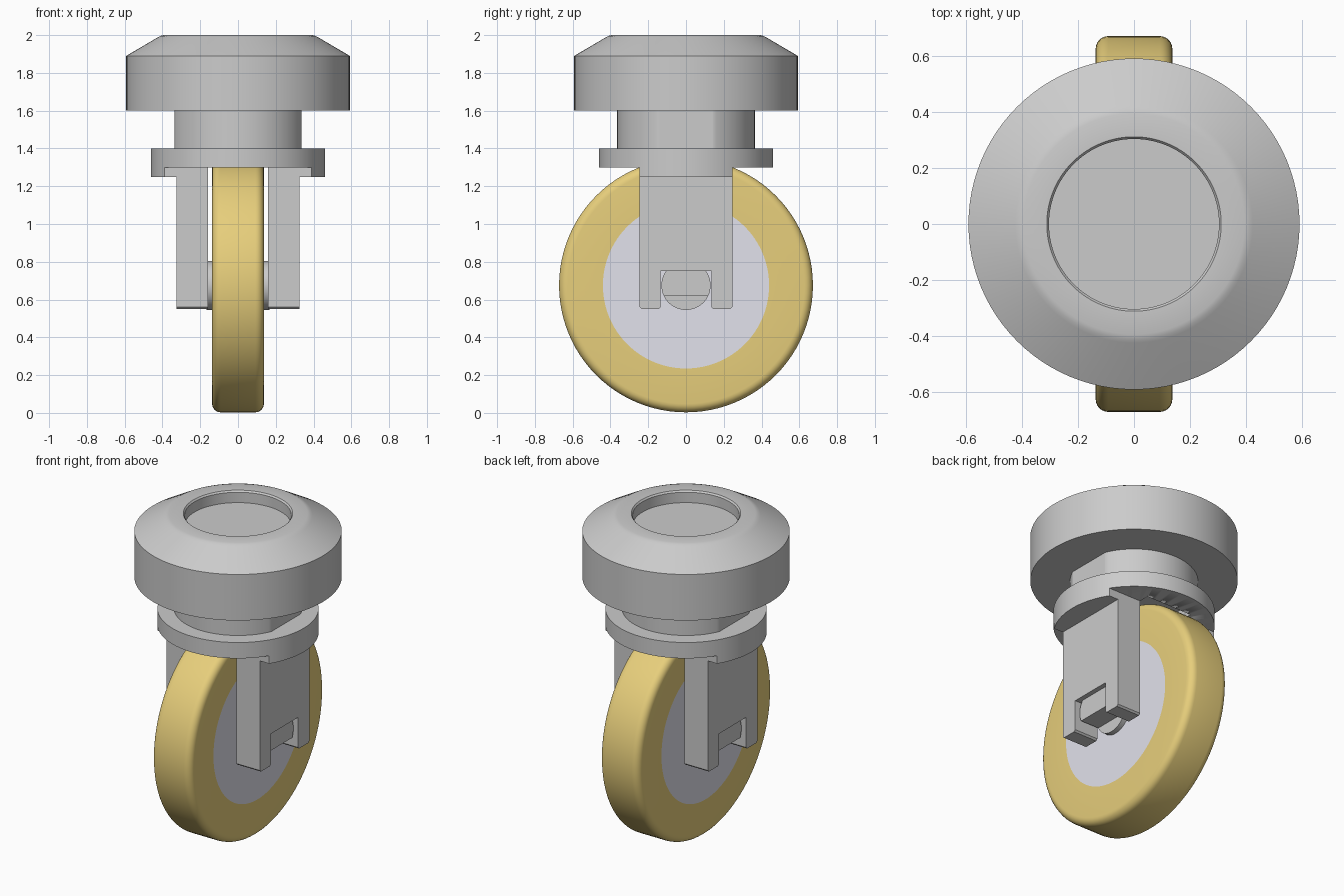
import bpy, bmesh, math
from mathutils import Matrix, Vector

if "Cube" in bpy.data.objects:
    bpy.data.objects.remove(bpy.data.objects["Cube"])

AXLE_Z = 0.675


def material(name, rgb):
    m = bpy.data.materials.new(name)
    m.diffuse_color = (*rgb, 1)
    m.use_nodes = True
    m.node_tree.nodes["Principled BSDF"].inputs["Base Color"].default_value = m.diffuse_color
    return m


def finish(bm, name, mat=None, mirror=False):
    bmesh.ops.remove_doubles(bm, verts=bm.verts, dist=1e-5)
    bmesh.ops.recalc_face_normals(bm, faces=bm.faces)
    me = bpy.data.meshes.new(name)
    bm.to_mesh(me)
    bm.free()
    ob = bpy.data.objects.new(name, me)
    bpy.context.collection.objects.link(ob)
    if mat:
        me.materials.append(mat)
    if mirror:
        ob.modifiers.new("Mirror", 'MIRROR').use_axis = (True, False, False)
    bpy.ops.object.select_all(action='DESELECT')
    bpy.context.view_layer.objects.active = ob
    ob.select_set(True)
    bpy.ops.object.shade_smooth_by_angle(angle=math.radians(25))
    return ob


def lathe(profile, closed=False, steps=96):
    """Spin (radius, height) points about z."""
    bm = bmesh.new()
    vs = [bm.verts.new((r, 0, z)) for r, z in profile]
    es = [bm.edges.new(p) for p in zip(vs, vs[1:])]
    if closed:
        es.append(bm.edges.new((vs[-1], vs[0])))
    bmesh.ops.spin(bm, geom=vs + es, axis=(0, 0, 1), cent=(0, 0, 0),
                   angle=2 * math.pi, steps=steps, use_merge=True)
    bmesh.ops.remove_doubles(bm, verts=bm.verts, dist=1e-5)
    return bm


def disc(r, z0, z1):
    return lathe([(0, z0), (r, z0), (r, z1), (0, z1)])


def clip(bm, co, no):
    """Cut away everything beyond the plane and cap the cut."""
    geom = bm.verts[:] + bm.edges[:] + bm.faces[:]
    res = bmesh.ops.bisect_plane(bm, geom=geom, plane_co=co, plane_no=no, clear_outer=True)
    edges = [e for e in res['geom_cut'] if isinstance(e, bmesh.types.BMEdge)]
    bmesh.ops.holes_fill(bm, edges=edges, sides=0)


def to_axle(bm):
    """Turn a z-axis part onto the wheel axle (x axis)."""
    bm.transform(Matrix.Translation((0, 0, AXLE_Z)) @ Matrix.Rotation(math.pi / 2, 4, 'Y'))
    return bm


gold = material("gold_tyre", (0.80, 0.62, 0.20))
lavender = material("pale_hub", (0.76, 0.76, 0.84))

# Cap with sloped shoulder and recessed top
finish(lathe([(0, 1.6), (0.592, 1.6), (0.592, 1.89), (0.425, 1.988), (0.412, 1.995),
              (0.395, 2.0), (0.312, 2.0), (0.304, 1.99), (0.304, 1.925), (0, 1.925)]), "cap")

# Neck with two flats
neck = disc(0.365, 1.4, 1.6)
for s in (-1, 1):
    clip(neck, (s * 0.335, 0, 0), (s, 0, 0))
finish(neck, "neck")

# Fork flange with a pocket clearing the wheel
flange = finish(disc(0.46, 1.3, 1.4), "fork_flange")
bm = bmesh.new()
bmesh.ops.create_cube(bm, size=1, matrix=Matrix.Translation((0, 0, 1.3)) @
                      Matrix.Diagonal((0.32, 0.62, 0.14, 1)))
cutter = finish(bm, "pocket_cutter")
cutter.hide_render = True
cutter.hide_viewport = True
cut = flange.modifiers.new("Pocket", 'BOOLEAN')
cut.operation = 'DIFFERENCE'
cut.solver = 'EXACT'
cut.object = cutter

# Shoulder pads where the legs meet the flange
pad = disc(0.46, 1.25, 1.3)
clip(pad, (0.3, 0, 0), (-1, 0, 0))
for s in (-1, 1):
    clip(pad, (0, s * 0.245, 0), (0, s, 0))
finish(pad, "leg_shoulder", mirror=True)

# Slotted fork legs
half = [(0.135, 0.75), (0.135, 0.56), (0.145, 0.55), (0.235, 0.55), (0.245, 0.56), (0.245, 1.3)]
outline = half + [(-y, z) for y, z in reversed(half)]
leg = bmesh.new()
face = leg.faces.new([leg.verts.new((0.16, y, z)) for y, z in outline])
ext = bmesh.ops.extrude_face_region(leg, geom=[face], use_keep_orig=True)
bmesh.ops.translate(leg, vec=(0.165, 0, 0),
                    verts=[v for v in ext['geom'] if isinstance(v, bmesh.types.BMVert)])
finish(leg, "fork_leg", mirror=True)

# Axle boss, and the flat-bottomed axle end filling each slot
finish(to_axle(disc(0.13, -0.168, 0.168)), "axle_boss")
end = to_axle(disc(0.13, 0.15, 0.295))
clip(end, (0, 0, 0.62), (0, 0, -1))
clip(end, (0, 0, 0.75), (0, 0, 1))
finish(end, "axle_end", mirror=True)

# Rounded tyre and flush hub disc
R, W, f = 0.672, 0.137, 0.045
corner = [(R - f + f * math.cos(a), W - f + f * math.sin(a))
          for a in (i * math.pi / 12 for i in range(7))]
tyre = [(0.44, -W)] + [(r, -x) for r, x in reversed(corner)] + corner + [(0.44, W)]
finish(to_axle(lathe(tyre, closed=True)), "tyre", gold)
finish(to_axle(disc(0.44, -W, W)), "wheel_hub", lavender)
